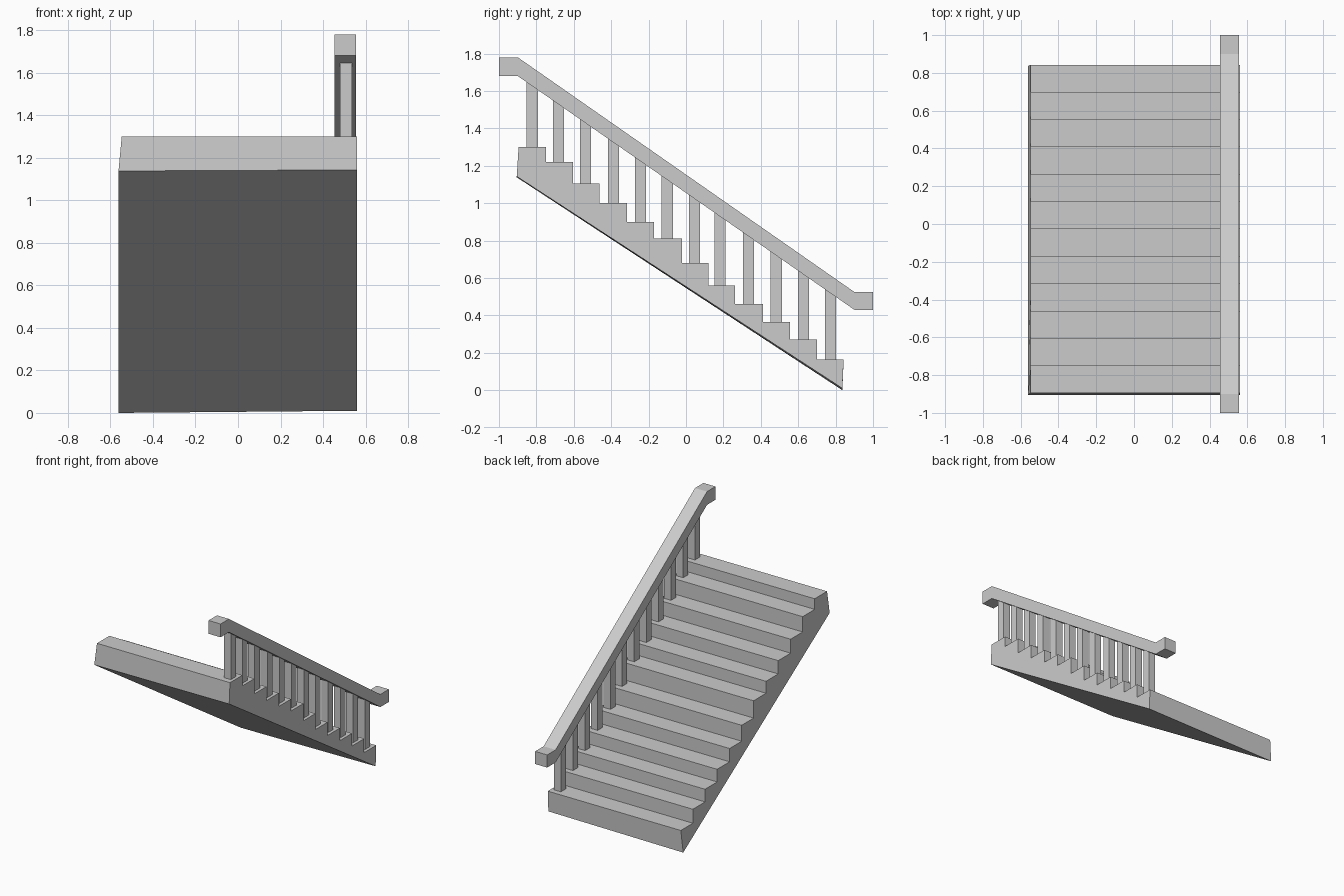
import bpy

if "Cube" in bpy.data.objects:
    bpy.data.objects.remove(bpy.data.objects["Cube"])

# (back edge y of each tread, tread height), from the upper end down
START_Y = -0.895
TREADS = [(-0.748, 1.30), (-0.605, 1.22), (-0.462, 1.105), (-0.315, 1.0),
          (-0.17, 0.90), (-0.022, 0.81), (0.12, 0.68), (0.263, 0.56),
          (0.411, 0.46), (0.555, 0.365), (0.7, 0.27), (0.843, 0.165)]


def prism(name, left, right):
    """Solid between two matching outlines of (x, y, z) points."""
    n = len(left)
    faces = [tuple(range(n)), tuple(range(2 * n - 1, n - 1, -1))]
    faces += [(i, i + n, (i + 1) % n + n, (i + 1) % n) for i in range(n)]
    mesh = bpy.data.meshes.new(name)
    mesh.from_pydata(left + right, [], faces)
    import_fix(mesh)
    obj = bpy.data.objects.new(name, mesh)
    bpy.context.collection.objects.link(obj)
    return obj


def import_fix(mesh):
    """Make the normals point outward."""
    bm = bmesh.new()
    bm.from_mesh(mesh)
    bmesh.ops.recalc_face_normals(bm, faces=bm.faces)
    bm.to_mesh(mesh)
    bm.free()


import bmesh


def rail_underside(y):
    return 1.68 + (y + 0.9) / 1.8 * (0.43 - 1.68)


# Flight of steps: sawtooth top, sloping underside, left side leaning outward
steps = []
y = START_Y
for end, z in TREADS:
    steps += [(y, z), (end, z)]
    y = end
left = [(-0.547, y, z) for y, z in steps] + [(-0.562, 0.836, 0.0), (-0.562, -0.905, 1.138)]
right = [(0.56, y, z) for y, z in steps] + [(0.56, 0.836, 0.01), (0.56, -0.905, 1.143)]
prism("stair_flight", left, right)

# Handrail with short level ends
rail = [(-1, 1.78), (-0.9, 1.78), (0.9, 0.525), (1, 0.525),
        (1, 0.43), (0.9, 0.43), (-0.9, 1.68), (-1, 1.68)]
prism("handrail", [(0.455, y, z) for y, z in rail], [(0.555, y, z) for y, z in rail])

# One baluster per tread, cut to the slope of the rail
centres = [-0.822, -0.682, -0.538, -0.388, -0.244, -0.1,
           0.045, 0.182, 0.334, 0.483, 0.628, 0.772]
for i, (c, (_, base)) in enumerate(zip(centres, TREADS)):
    a, b = c - 0.03, c + 0.03
    outline = [(a, base), (b, base), (b, rail_underside(b)), (a, rail_underside(a))]
    prism(f"baluster_{i + 1}", [(0.48, y, z) for y, z in outline],
          [(0.537, y, z) for y, z in outline])
